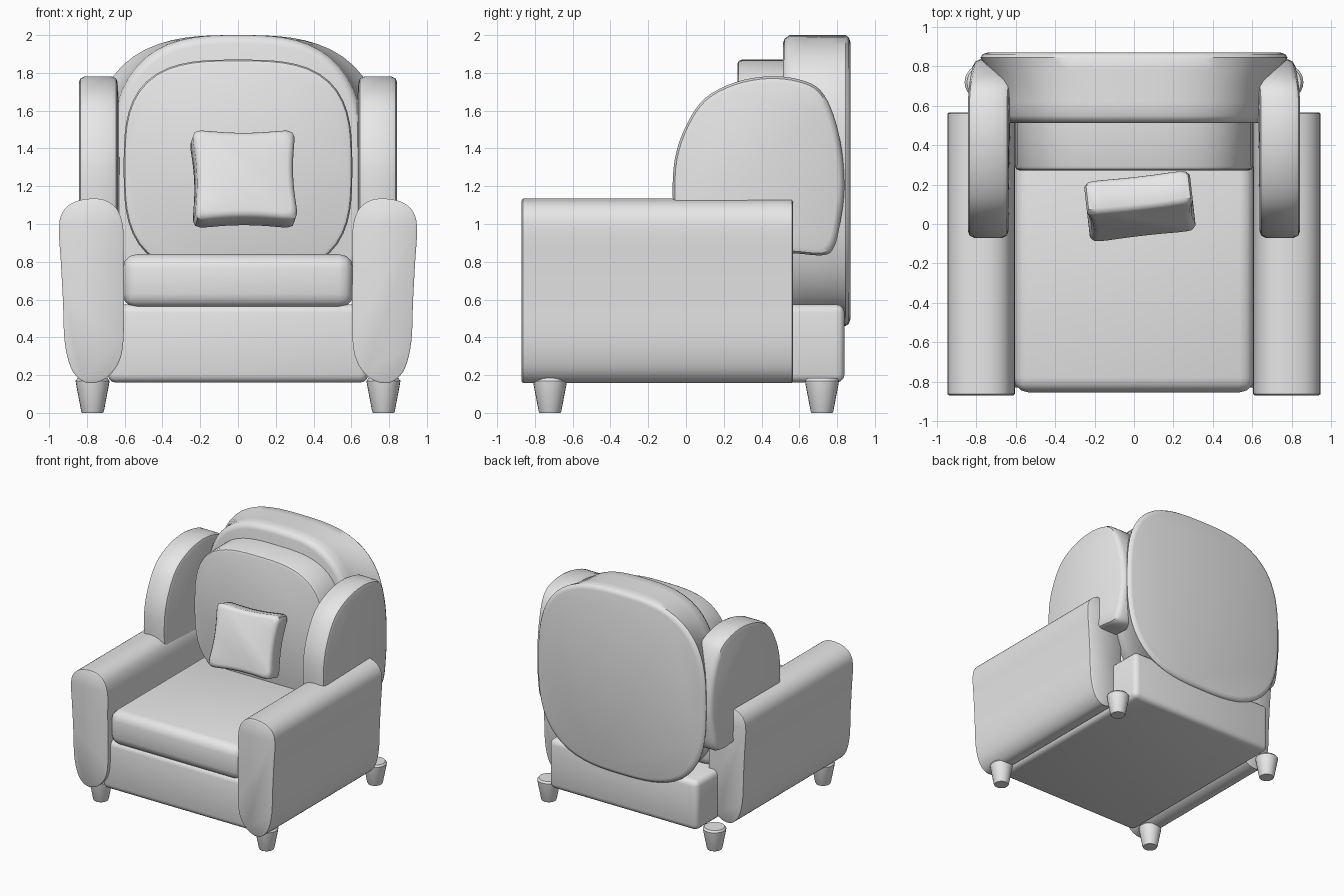
import bpy, bmesh, math
from mathutils import Matrix, Vector

if "Cube" in bpy.data.objects:
    bpy.data.objects.remove(bpy.data.objects["Cube"])

grey = bpy.data.materials.new("light grey")
grey.diffuse_color = (0.8, 0.8, 0.8, 1)
grey.use_nodes = True
grey.node_tree.nodes["Principled BSDF"].inputs["Base Color"].default_value = grey.diffuse_color


def finish(name, bm, angle=40):
    bmesh.ops.recalc_face_normals(bm, faces=bm.faces)
    me = bpy.data.meshes.new(name)
    bm.to_mesh(me)
    bm.free()
    ob = bpy.data.objects.new(name, me)
    bpy.context.collection.objects.link(ob)
    me.materials.append(grey)
    bpy.ops.object.select_all(action='DESELECT')
    ob.select_set(True)
    bpy.context.view_layer.objects.active = ob
    bpy.ops.object.shade_smooth_by_angle(angle=math.radians(angle))
    return ob


def box(name, x, y0, y1, z0, z1, bevel, segs=3):
    bm = bmesh.new()
    m = Matrix.Translation((0, (y0 + y1) / 2, (z0 + z1) / 2)) @ Matrix.Diagonal((2 * x, y1 - y0, z1 - z0, 1))
    bmesh.ops.create_cube(bm, size=1, matrix=m)
    bmesh.ops.bevel(bm, geom=bm.edges[:], offset=bevel, segments=segs, profile=0.5, affect='EDGES')
    return finish(name, bm)


def superellipse(a, b, n, count=64):
    pts = []
    for i in range(count):
        t = 2 * math.pi * i / count
        c, s = math.cos(t), math.sin(t)
        r = (abs(c) ** n + abs(s) ** n) ** (-1 / n)
        pts.append((a * c * r, b * s * r))
    return pts


def smooth_loop(pts, steps=4):
    # closed Catmull-Rom curve through the points
    out, n = [], len(pts)
    for i in range(n):
        p0, p1, p2, p3 = (Vector(pts[(i + k) % n]) for k in (-1, 0, 1, 2))
        for j in range(steps):
            t = j / steps
            out.append(0.5 * (2 * p1 + (p2 - p0) * t + (2 * p0 - 5 * p1 + 4 * p2 - p3) * t * t
                              + (3 * p1 - p0 - 3 * p2 + p3) * t ** 3))
    return [tuple(p) for p in out]


def loft(name, pts, stations, place, angle=40):
    # stations: (depth, inset, width factor); place maps (u, v, depth) to a 3D point
    us, vs = [p[0] for p in pts], [p[1] for p in pts]
    cu, cv = (max(us) + min(us)) / 2, (max(vs) + min(vs)) / 2
    hu, hv = (max(us) - min(us)) / 2, (max(vs) - min(vs)) / 2
    bm = bmesh.new()
    rings = [[bm.verts.new(place(cu + (u - cu) * (1 - inset / hu) * wide, cv + (v - cv) * (1 - inset / hv), d))
              for u, v in pts] for d, inset, wide in stations]
    n = len(pts)
    for a, b in zip(rings, rings[1:]):
        for i in range(n):
            bm.faces.new((a[i], a[(i + 1) % n], b[(i + 1) % n], b[i]))
    bm.faces.new(rings[0])
    bm.faces.new(rings[-1])
    return finish(name, bm, angle)


# base and seat cushion
box("base", 0.69, -0.83, 0.84, 0.16, 0.575, 0.045)
box("seat_cushion", 0.61, -0.855, 0.55, 0.555, 0.84, 0.075)

# outer back, flaring towards the rear
loft("outer_back", superellipse(0.78, 0.77, 2.9, 72),
     [(0.513, 0.045, 0.87), (0.522, 0.018, 0.87), (0.55, 0, 0.87), (0.62, 0, 0.878), (0.7, 0, 0.905),
      (0.78, 0, 0.95), (0.845, 0, 1), (0.862, 0.012, 1), (0.87, 0.035, 1)],
     lambda u, v, d: (u, d, v + 1.23))

# back cushion
loft("back_cushion", superellipse(0.605, 0.57, 3.1),
     [(0.272, 0.022, 1), (0.279, 0.007, 1), (0.295, 0, 1), (0.56, 0, 1)],
     lambda u, v, d: (u, d, v + 1.3))

# arms and wings, one per side
arm = smooth_loop([(0.77, 1.135), (0.87, 1.115), (0.93, 1.06), (0.948, 0.97), (0.938, 0.8), (0.927, 0.6),
                   (0.918, 0.38), (0.885, 0.24), (0.83, 0.172), (0.765, 0.158), (0.69, 0.19), (0.63, 0.27),
                   (0.607, 0.38), (0.604, 0.6), (0.607, 0.8), (0.607, 0.97), (0.635, 1.07), (0.69, 1.12)])
wing = smooth_loop([(-0.07, 1.13), (-0.06, 1.34), (0.0, 1.52), (0.1, 1.665), (0.26, 1.75), (0.44, 1.782),
                    (0.6, 1.765), (0.71, 1.71), (0.78, 1.58), (0.825, 1.39), (0.838, 1.18), (0.815, 1.0),
                    (0.785, 0.88), (0.73, 0.835), (0.57, 0.845), (0.3, 0.86), (0.05, 0.89), (-0.05, 0.97)])
for side, s in (("left", -1), ("right", 1)):
    loft(side + "_arm", arm, [(-0.87, 0.01, 1), (-0.863, 0, 1), (0.56, 0, 1), (0.567, 0.01, 1)],
         lambda u, v, d: (s * u, d, v))
    loft(side + "_wing", wing,
         [(0.637, 0.035, 1), (0.645, 0.012, 1), (0.67, 0, 1), (0.81, 0, 1), (0.835, 0.012, 1), (0.843, 0.035, 1)],
         lambda u, v, d: (s * (d - 0.6 * max(0, u - 0.6) ** 2), u, v))

# throw pillow with pinched sides, leaning back
w, h = 0.285, 0.262
pinched = [(u * (1 - 0.1 * (1 - (v / h) ** 2)), v * (1 - 0.1 * (1 - (u / w) ** 2)))
           for u, v in superellipse(w, h, 9, 72)]
lean = (Matrix.Translation((0.03, 0.09, 1.238)) @ Matrix.Rotation(math.radians(6.5), 4, 'Z')
        @ Matrix.Rotation(math.radians(-18), 4, 'X'))
loft("throw_pillow", pinched,
     [(-0.092, 0.035, 1), (-0.085, 0.014, 1), (-0.065, 0, 1), (0.065, 0, 1), (0.085, 0.014, 1), (0.092, 0.035, 1)],
     lambda u, v, d: lean @ Vector((u, d, v)))

# tapered legs
circle = superellipse(0.09, 0.09, 2, 24)
for sx in (-1, 1):
    for sy, label in ((-1, "front"), (1, "back")):
        loft(label + ("_left" if sx < 0 else "_right") + "_leg", circle,
             [(0, 0.034, 1), (0.008, 0.03, 1), (0.15, 0.003, 1), (0.17, 0, 1), (0.185, 0.012, 1)],
             lambda u, v, d: (sx * 0.77 + u, sy * 0.72 + v, d))
